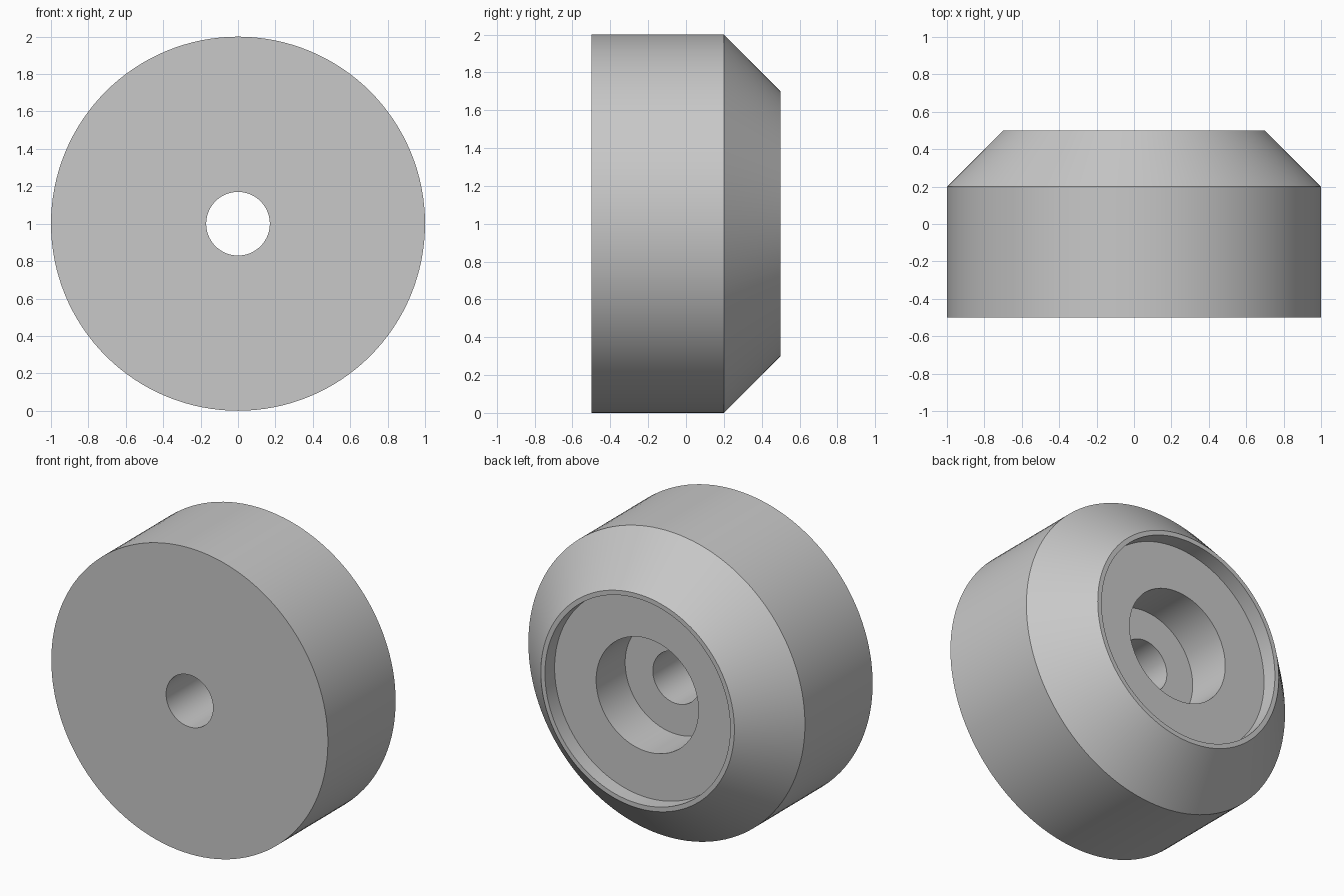
import bpy
import bmesh
from math import radians, tau
from mathutils import Matrix, Vector

cube = bpy.data.objects.get("Cube")
if cube:
    bpy.data.objects.remove(cube, do_unlink=True)

SEGMENTS = 128

# Single plain grey
grey = bpy.data.materials.new("plain_grey")
grey.use_nodes = True
colour = (0.58, 0.58, 0.58, 1)
grey.diffuse_color = colour
grey.node_tree.nodes["Principled BSDF"].inputs["Base Color"].default_value = colour

# Closed cross-section as (radius, y): outer wall, chamfer, rim,
# shallow recess, counterbore, through hole
profile = [
    (1.0, -0.5), (1.0, 0.2), (0.7, 0.5), (0.67, 0.5),
    (0.67, 0.4), (0.37, 0.4), (0.37, 0.1), (0.17, 0.1), (0.17, -0.5),
]

# Revolve the section around the y axis
bm = bmesh.new()
rings = []
for i in range(SEGMENTS):
    turn = Matrix.Rotation(tau * i / SEGMENTS, 3, "Y")
    rings.append([bm.verts.new(turn @ Vector((r, y, 0)) + Vector((0, 0, 1)))
                  for r, y in profile])
for i, ring in enumerate(rings):
    following = rings[(i + 1) % SEGMENTS]
    for j in range(len(profile)):
        k = (j + 1) % len(profile)
        bm.faces.new((ring[j], ring[k], following[k], following[j]))
bmesh.ops.recalc_face_normals(bm, faces=bm.faces)

mesh = bpy.data.meshes.new("round_foot")
bm.to_mesh(mesh)
bm.free()
mesh.materials.append(grey)
foot = bpy.data.objects.new("round_foot", mesh)
bpy.context.collection.objects.link(foot)

# Smooth curved walls, crisp edges
bpy.ops.object.select_all(action="DESELECT")
foot.select_set(True)
bpy.context.view_layer.objects.active = foot
bpy.ops.object.shade_smooth_by_angle(angle=radians(30))
